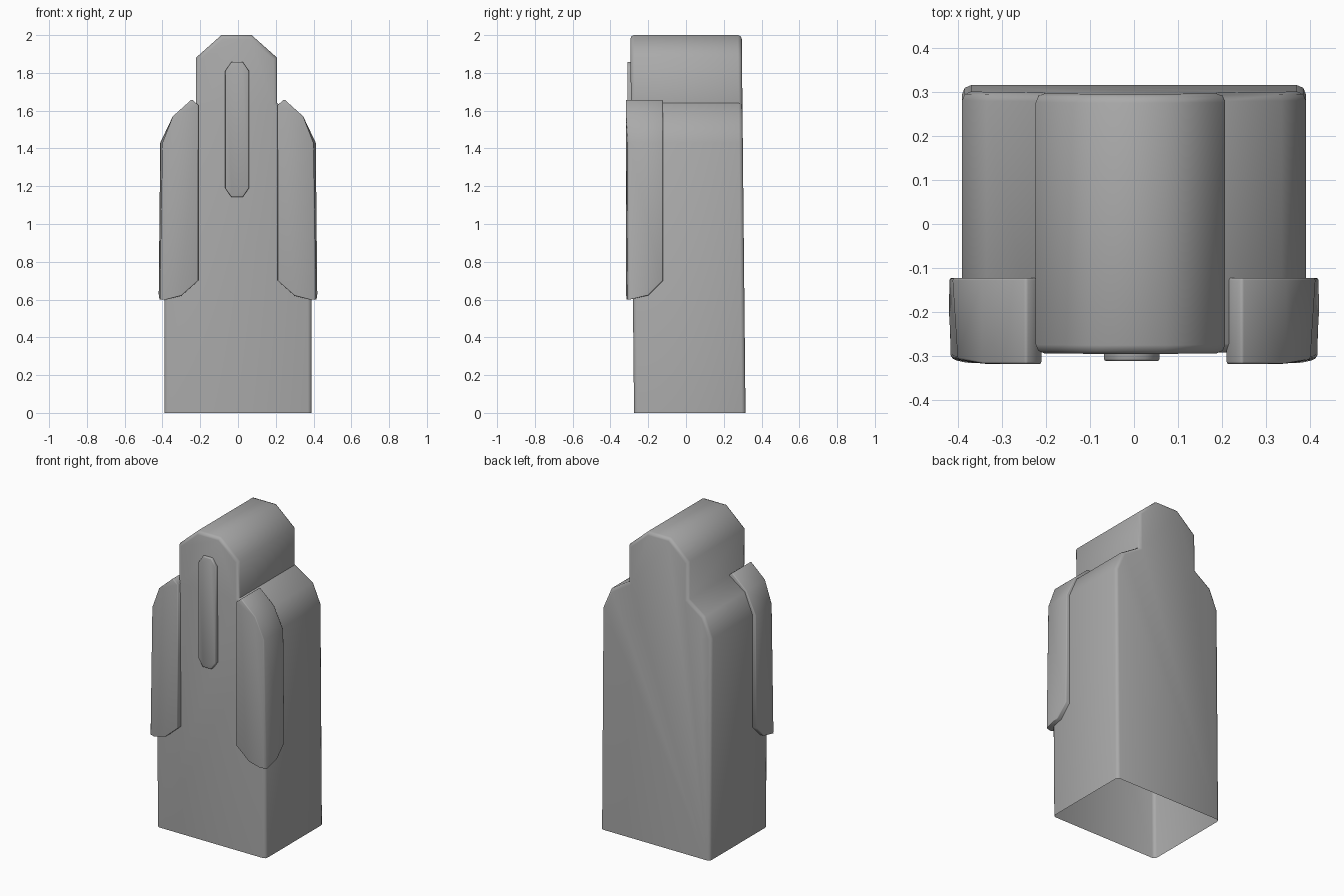
import bpy, bmesh, math
from mathutils import Vector

cube = bpy.data.objects.get("Cube")
if cube:
    bpy.data.objects.remove(cube, do_unlink=True)

# One plain grey for every part
grey = bpy.data.materials.new("mid_grey")
grey.use_nodes = True
grey.diffuse_color = (0.4, 0.4, 0.4, 1)
grey.node_tree.nodes["Principled BSDF"].inputs["Base Color"].default_value = (0.4, 0.4, 0.4, 1)


def prism(profile, y_front, y_back):
    """Extrude a front outline of (x, z) points from y_front to y_back."""
    bm = bmesh.new()
    face = bm.faces.new([bm.verts.new((x, y_front, z)) for x, z in profile])
    grown = bmesh.ops.extrude_face_region(bm, geom=[face])["geom"]
    for v in grown:
        if isinstance(v, bmesh.types.BMVert):
            v.co.y = y_back
    # keep the front cap that the extrusion may drop
    bmesh.ops.holes_fill(bm, edges=[e for e in bm.edges if e.is_boundary])
    bmesh.ops.recalc_face_normals(bm, faces=bm.faces)
    return bm


def finish(bm, name, bevel, limit):
    """Turn the mesh into a grey object with soft rims and smooth shading."""
    mesh = bpy.data.meshes.new(name)
    bm.to_mesh(mesh)
    bm.free()
    mesh.materials.append(grey)
    obj = bpy.data.objects.new(name, mesh)
    bpy.context.collection.objects.link(obj)
    mod = obj.modifiers.new("soft_rim", 'BEVEL')
    mod.width = bevel
    mod.segments = 2
    mod.limit_method = 'ANGLE'
    mod.angle_limit = math.radians(limit)
    bpy.ops.object.select_all(action='DESELECT')
    obj.select_set(True)
    bpy.context.view_layer.objects.active = obj
    bpy.ops.object.modifier_apply(modifier=mod.name)
    bpy.ops.object.shade_smooth_by_angle(angle=math.radians(52))
    return obj


# Body with shoulders and head, a single outline open at the base
right_half = [(0.39, 0), (0.39, 1.43), (0.335, 1.56), (0.215, 1.64),
              (0.215, 1.88), (0.08, 2)]
outline = right_half + [(-x, z) for x, z in reversed(right_half)]
bm = prism(outline, -0.295, 0.295)
base = [f for f in bm.faces if all(v.co.z < 0.01 for v in f.verts)]
bmesh.ops.delete(bm, geom=base, context='FACES_ONLY')
for v in bm.verts:
    if v.co.z > 1.6:
        v.co.x -= 0.008
    v.co.y += 0.02 * (1 - v.co.z / 2)
finish(bm, "body", 0.02, 60)

# Raised shoulder guards that wrap the front corners
guard = [(0.21, 0.6), (0.42, 0.6), (0.412, 1.43), (0.345, 1.57),
         (0.245, 1.66), (0.21, 1.63)]
for side, name in ((1, "left_guard"), (-1, "right_guard")):
    bm = prism(guard, -0.318, -0.122)
    # round off the lower inner corner and the lower rear corner
    cuts = [((0.21, 0, 0.7), (-0.08, 0, -0.09)),
            ((0.30, 0, 0.62), (-0.02, 0, -0.08)),
            ((0, -0.122, 0.7), (0, 0.08, -0.08)),
            ((0, -0.2, 0.622), (0, 0.02, -0.09))]
    for point, normal in cuts:
        geom = bm.verts[:] + bm.edges[:] + bm.faces[:]
        bmesh.ops.bisect_plane(bm, geom=geom, plane_co=point,
                               plane_no=Vector(normal).normalized(), clear_outer=True)
        bmesh.ops.holes_fill(bm, edges=[e for e in bm.edges if e.is_boundary])
    # lean the outer front edge inwards, then place the guard on its side
    for v in bm.verts:
        if v.co.x > 0.4 and v.co.y < -0.3:
            v.co.x -= 0.012
            v.co.y += 0.01
        v.co.x *= side
    bmesh.ops.recalc_face_normals(bm, faces=bm.faces)
    finish(bm, name, 0.014, 55)

# Slim upright plate with clipped ends on the face
quarter = [(0.063, 0.31), (0.03, 0.358)]
upper = quarter + [(-x, z) for x, z in reversed(quarter)]
plate = [(x - 0.005, 1.5 + z) for x, z in upper + [(-x, -z) for x, z in upper]]
finish(prism(plate, -0.311, -0.27), "face_plate", 0.005, 60)
